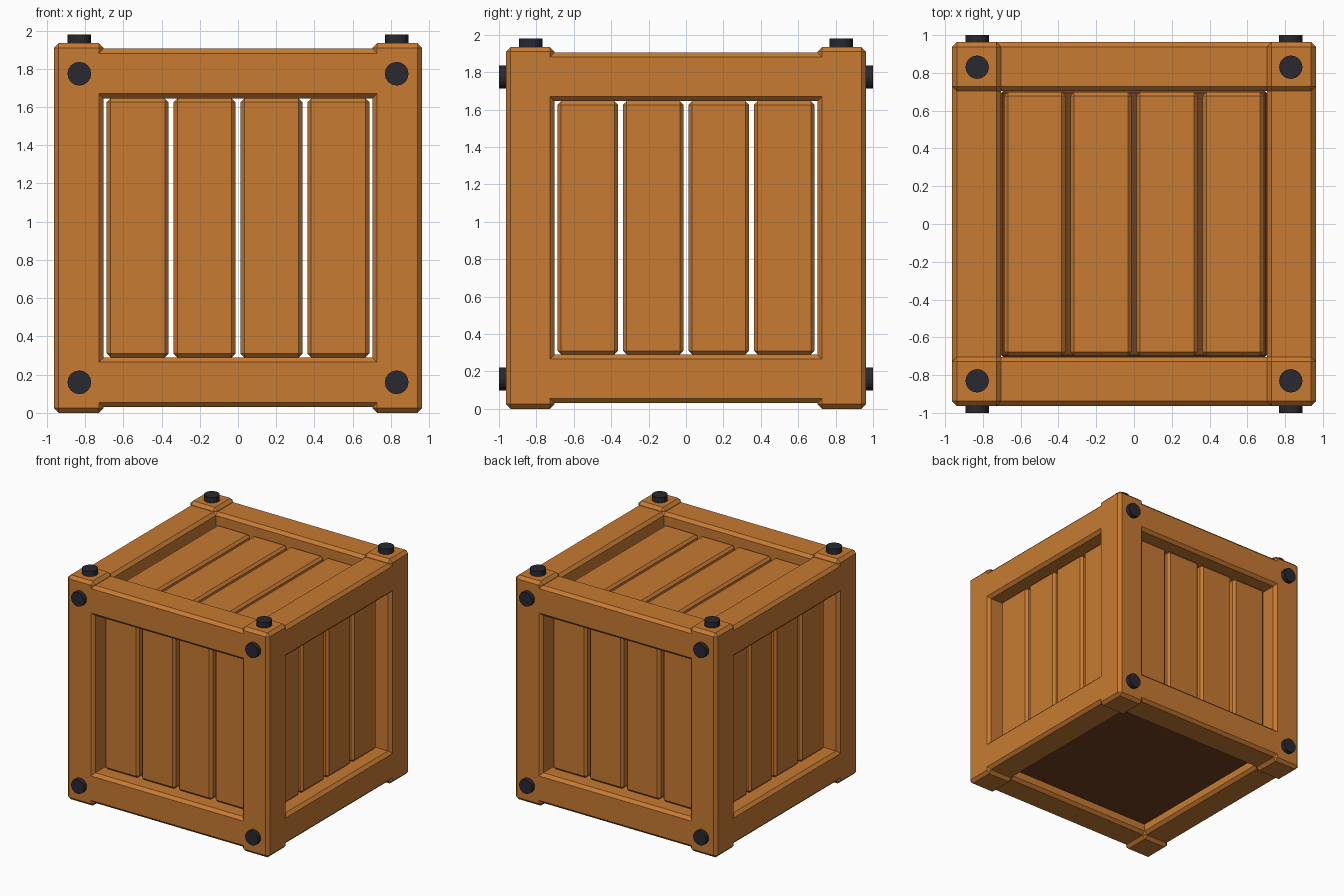
import bpy, bmesh, math
from mathutils import Vector, Matrix

if "Cube" in bpy.data.objects:
    bpy.data.objects.remove(bpy.data.objects["Cube"])


def material(name, rgb):
    m = bpy.data.materials.new(name)
    m.diffuse_color = (*rgb, 1)
    m.use_nodes = True
    m.node_tree.nodes["Principled BSDF"].inputs["Base Color"].default_value = m.diffuse_color
    return m


WOOD = material("warm wood", (0.57, 0.196, 0.032))
DARK = material("dark wood", (0.16, 0.052, 0.014))
IRON = material("dark iron", (0.021, 0.021, 0.030))


def finish(bm, name, mat):
    bmesh.ops.recalc_face_normals(bm, faces=bm.faces)
    me = bpy.data.meshes.new(name)
    bm.to_mesh(me)
    bm.free()
    me.materials.append(mat)
    ob = bpy.data.objects.new(name, me)
    bpy.context.collection.objects.link(ob)
    return ob


def chamfer(bm, width):
    """Chamfer only the outward-pointing sharp edges."""
    edges = [e for e in bm.edges
             if e.is_manifold and e.is_convex and e.calc_face_angle() > 0.5]
    bmesh.ops.bevel(bm, geom=edges, offset=width, offset_type='OFFSET',
                    segments=1, affect='EDGES', clamp_overlap=False)


def slab(name, lo, hi, mat, width=0.02):
    """Chamfered box between two corners."""
    lo, hi = Vector(lo), Vector(hi)
    bm = bmesh.new()
    bmesh.ops.create_cube(bm, size=1, matrix=Matrix.Translation((lo + hi) / 2)
                          @ Matrix.Diagonal((*(hi - lo), 1)))
    chamfer(bm, width)
    return finish(bm, name, mat)


OUT, IN = 0.963, 0.703          # frame outer and inner half widths
MID = 0.967                     # mid height

# Frame: one solid of corner posts, joined by flush beams a little shorter than the posts
xs = [-OUT, -IN, IN, OUT]
zs = [0, 0.03, 0.29, 1.645, 1.905, 1.934]


def solid(i, j, k):
    if not (0 <= i < 3 and 0 <= j < 3 and 0 <= k < 5):
        return False
    post = i != 1 and j != 1
    beam = k in (1, 3) and (i != 1 or j != 1)
    return post or beam


bm = bmesh.new()
cells = [(i, j, k) for i in range(3) for j in range(3) for k in range(5) if solid(i, j, k)]
for c in cells:
    for axis in range(3):
        for side in (0, 1):
            n = list(c)
            n[axis] += 2 * side - 1
            if solid(*n):
                continue
            u, v = (axis + 1) % 3, (axis + 2) % 3
            quad = []
            for du, dv in ((0, 0), (1, 0), (1, 1), (0, 1)):
                p = list(c)
                p[axis] += side
                p[u] += du
                p[v] += dv
                quad.append(bm.verts.new((xs[p[0]], xs[p[1]], zs[p[2]])))
            bm.faces.new(quad)
bmesh.ops.remove_doubles(bm, verts=bm.verts, dist=1e-4)
bmesh.ops.recalc_face_normals(bm, faces=bm.faces)
bmesh.ops.dissolve_limit(bm, angle_limit=0.01, verts=bm.verts, edges=bm.edges)
chamfer(bm, 0.025)
finish(bm, "frame", WOOD)

# Planks: four per side and four on the lid
FACE, THICK, HALF = 0.845, 0.10, 0.162   # face distance from centre, thickness, half width
for n, c in enumerate((-0.525, -0.175, 0.175, 0.525)):
    for s, label in ((-1, "a"), (1, "b")):
        d0, d1 = sorted((s * FACE, s * (FACE - THICK)))
        slab(f"front_back_plank_{label}{n}", (c - HALF, d0, 0.29), (c + HALF, d1, 1.645), WOOD)
        slab(f"side_plank_{label}{n}", (d0, c - HALF, 0.29), (d1, c + HALF, 1.645), WOOD)
    slab(f"lid_plank_{n}", (c - HALF, -0.698, MID + FACE - THICK),
         (c + HALF, 0.698, MID + FACE), WOOD)

# Floor
slab("floor", (-0.703, -0.703, 0.11), (0.703, 0.703, 0.20), DARK, 0.01)


# Bolts: on the top corners, and on the four corners of front and back
def bolt(name, centre, depth, rot):
    bm = bmesh.new()
    bmesh.ops.create_cone(bm, cap_ends=True, segments=16, radius1=0.062, radius2=0.062,
                          depth=depth, matrix=Matrix.Translation(centre) @ rot)
    finish(bm, name, IRON)


UP, FORWARD = Matrix.Identity(4), Matrix.Rotation(math.pi / 2, 4, 'X')
for sx in (-1, 1):
    for sy in (-1, 1):
        bolt("top_bolt", (sx * 0.83, sy * 0.83, 1.945), 0.07, UP)
        for sz in (-1, 1):
            bolt("face_bolt", (sx * 0.83, sy * 0.965, MID + sz * 0.807), 0.07, FORWARD)
